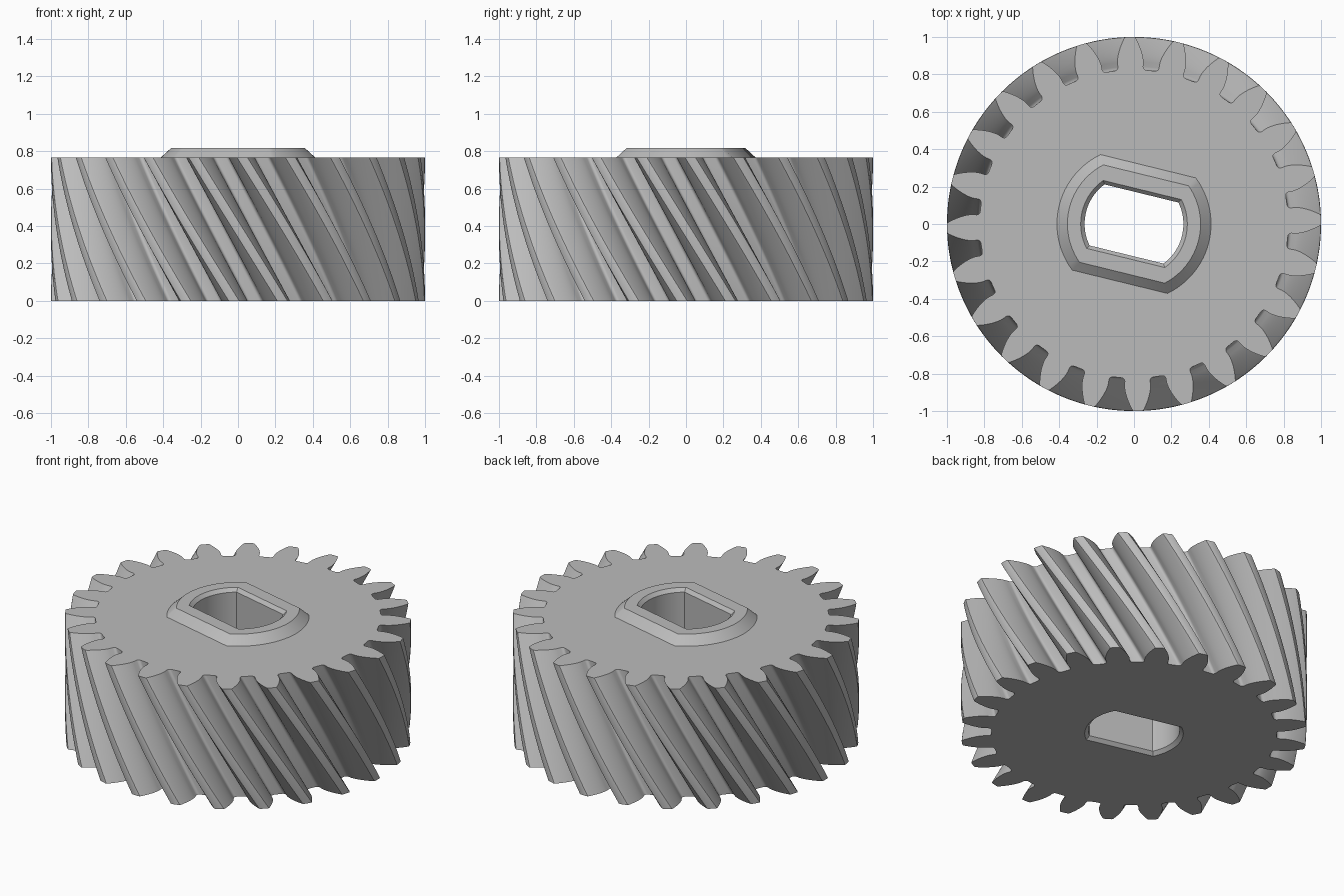
import bpy, bmesh, math
from mathutils import Vector

cube = bpy.data.objects.get("Cube")
if cube:
    bpy.data.objects.remove(cube, do_unlink=True)

TEETH = 24
TIP_R, ROOT_R = 1.0, 0.825
MODULE = 2 * TIP_R / (TEETH + 2)
PITCH_R = MODULE * TEETH / 2
BASE_R = PITCH_R * math.cos(math.radians(20))
BODY_H, HUB_H = 0.767, 0.818
TWIST = BODY_H * math.tan(math.radians(30)) / PITCH_R
LAYERS = 24

steel = bpy.data.materials.new("plain grey")
steel.use_nodes = True
GREY = (0.5, 0.5, 0.5, 1)
steel.diffuse_color = GREY
steel.node_tree.nodes["Principled BSDF"].inputs["Base Color"].default_value = GREY


def involute(r):
    a = math.acos(min(1, BASE_R / r))
    return math.tan(a) - a


def half_tooth():
    """Radius and half angle from the root fillet up to the rounded tip."""
    at_base = math.pi / (2 * TEETH) + involute(PITCH_R)
    pts = []
    fillet = 0.018
    for i in range(5):
        t = i / 4 * math.pi / 2
        pts.append((ROOT_R + fillet * (1 - math.cos(t)),
                    at_base + fillet * (1 - math.sin(t)) / ROOT_R))
    for i in range(9):
        r = BASE_R + (TIP_R - 0.008 - BASE_R) * i / 8
        pts.append((r, at_base - involute(r)))
    tip = pts[-1][1]
    pts.append((TIP_R - 0.002, tip - 0.004))
    pts.append((TIP_R, tip - 0.011))
    return pts


def gear_outline():
    half = half_tooth()
    tooth = [(r, -a) for r, a in half] + [(r, a) for r, a in reversed(half)]
    return [(r, a + math.tau * k / TEETH) for k in range(TEETH) for r, a in tooth]


def double_d(r, flat, steps=24):
    """Circle with two parallel flats, turned with the top of the helix."""
    a = math.asin(flat / r)
    angles = [s + a * (2 * i / steps - 1) for s in (0, math.pi) for i in range(steps + 1)]
    return [(r, t - TWIST / 2) for t in angles]


def add_ring(bm, polar, z, turn=0):
    return [bm.verts.new(Vector((r * math.cos(a + turn), r * math.sin(a + turn), z)))
            for r, a in polar]


def ring_edges(bm, ring):
    return [bm.edges.get(p) or bm.edges.new(p) for p in zip(ring, ring[1:] + ring[:1])]


def skin(bm, lower, upper):
    n = len(lower)
    for i in range(n):
        j = (i + 1) % n
        bm.faces.new((lower[i], lower[j], upper[j], upper[i]))


def finish(bm, name):
    mesh = bpy.data.meshes.new(name)
    bm.to_mesh(mesh)
    bm.free()
    mesh.materials.append(steel)
    obj = bpy.data.objects.new(name, mesh)
    bpy.context.collection.objects.link(obj)
    bpy.ops.object.select_all(action='DESELECT')
    obj.select_set(True)
    bpy.context.view_layer.objects.active = obj
    bpy.ops.object.shade_smooth_by_angle(angle=math.radians(30))
    return obj


# Double-D sections: size of the bore, its chamfered mouth and the hub
BORE, MOUTH = (0.264, 0.168), (0.285, 0.187)
HUB_TOP, HUB_FOOT = (0.356, 0.268), (0.412, 0.318)
CHAMFER = 0.021

# Helical toothed body with flat end faces
bm = bmesh.new()
outline = gear_outline()
rings = [add_ring(bm, outline, BODY_H * i / LAYERS, TWIST * (0.5 - i / LAYERS))
         for i in range(LAYERS + 1)]
for lower, upper in zip(rings, rings[1:]):
    skin(bm, lower, upper)
for ring, hole, z, up in ((rings[0], MOUTH, 0, -1), (rings[-1], HUB_FOOT, BODY_H, 1)):
    inner = add_ring(bm, double_d(*hole), z)
    edges = ring_edges(bm, ring) + ring_edges(bm, inner)
    bmesh.ops.triangle_fill(bm, edges=edges, use_beauty=True, normal=(0, 0, up))
    bm.normal_update()
    for f in bm.faces:
        if abs(f.normal.z) > 0.99 and abs(f.calc_center_median().z - z) < 0.001:
            if f.normal.z * up < 0:
                f.normal_flip()
finish(bm, "helical_gear_body")

# Raised hub and the through bore, chamfered at both mouths
bm = bmesh.new()
sections = ((HUB_FOOT, BODY_H), (HUB_TOP, HUB_H), (MOUTH, HUB_H),
            (BORE, HUB_H - CHAMFER), (BORE, CHAMFER), (MOUTH, 0))
loops = [add_ring(bm, double_d(*size), z) for size, z in sections]
for lower, upper in zip(loops, loops[1:]):
    skin(bm, lower, upper)
finish(bm, "hub_and_bore")
